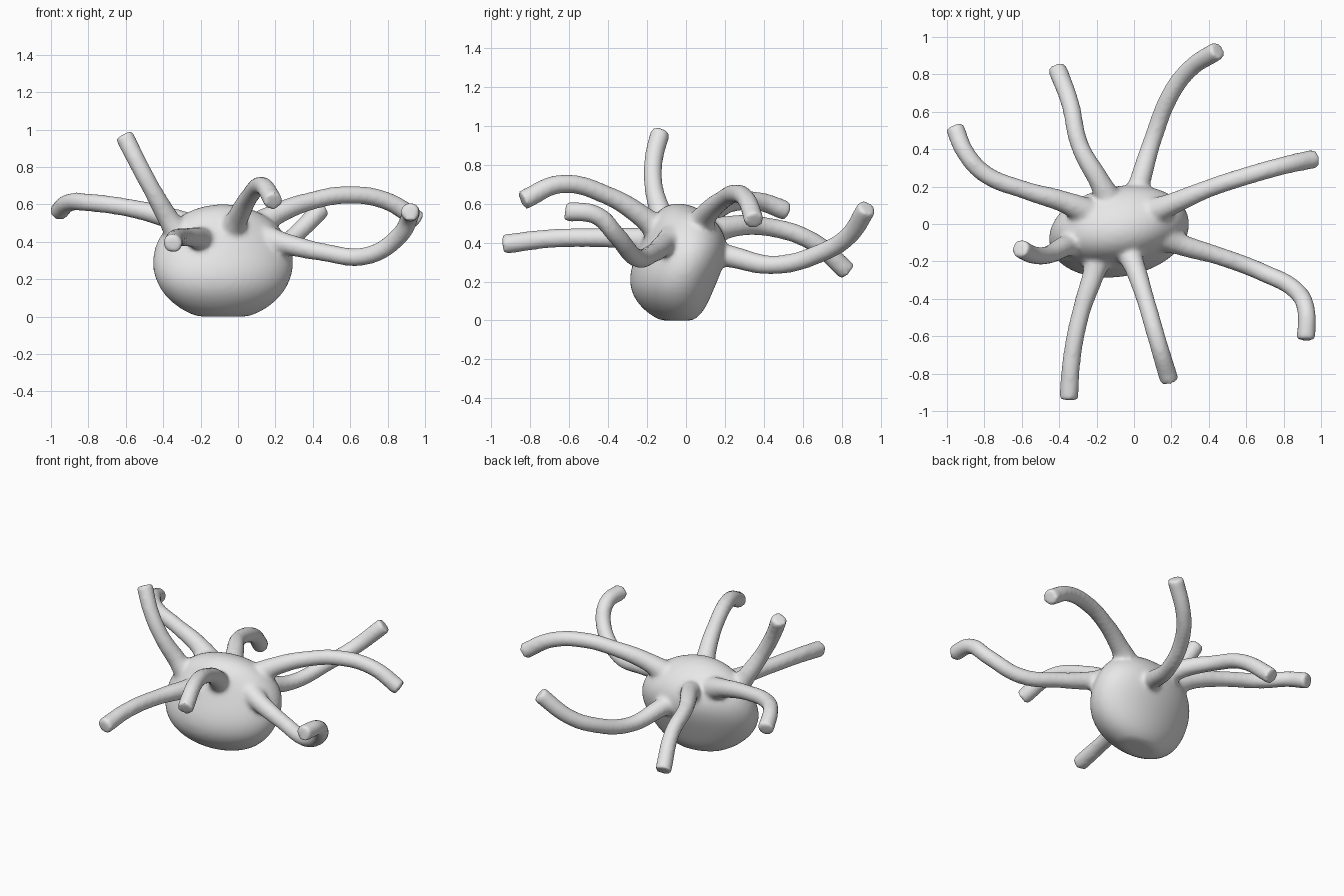
import bpy, bmesh, math

cube = bpy.data.objects.get("Cube")
if cube:
    bpy.data.objects.remove(cube, do_unlink=True)

# One plain grey for the whole model
grey = bpy.data.materials.new("plain grey")
grey.use_nodes = True
colour = (0.8, 0.8, 0.8, 1)
grey.diffuse_color = colour
grey.node_tree.nodes["Principled BSDF"].inputs["Base Color"].default_value = colour

# Centre lines of the eight arms, from inside the body to the tip
ARMS = {
    "left_rear": [(-0.22, 0.05, 0.46), (-0.38, 0.12, 0.53), (-0.58, 0.18, 0.58),
                  (-0.80, 0.27, 0.61), (-0.90, 0.38, 0.61), (-0.96, 0.52, 0.56)],
    "rear_left": [(-0.11, 0.08, 0.43), (-0.18, 0.22, 0.48), (-0.29, 0.42, 0.48),
                  (-0.34, 0.64, 0.41), (-0.41, 0.83, 0.25)],
    "rear_right": [(-0.02, 0.06, 0.36), (0.03, 0.22, 0.33), (0.10, 0.45, 0.285),
                   (0.20, 0.70, 0.35), (0.30, 0.83, 0.43), (0.45, 0.93, 0.58)],
    "right_rear": [(0.07, 0.05, 0.46), (0.21, 0.11, 0.55), (0.40, 0.19, 0.62),
                   (0.58, 0.25, 0.65), (0.79, 0.31, 0.62), (0.97, 0.35, 0.51)],
    "right_front": [(0.13, -0.06, 0.42), (0.25, -0.11, 0.39), (0.45, -0.17, 0.345),
                    (0.69, -0.26, 0.325), (0.87, -0.36, 0.44), (0.92, -0.46, 0.54),
                    (0.92, -0.62, 0.56)],
    "front_right": [(-0.05, -0.11, 0.43), (0.00, -0.22, 0.53), (0.06, -0.40, 0.64),
                    (0.13, -0.64, 0.70), (0.19, -0.84, 0.615)],
    "front_left": [(-0.17, -0.12, 0.40), (-0.22, -0.28, 0.42), (-0.28, -0.46, 0.425),
                   (-0.33, -0.70, 0.42), (-0.35, -0.94, 0.39)],
    "left_front": [(-0.28, -0.09, 0.38), (-0.37, -0.12, 0.52), (-0.46, -0.165, 0.68),
                   (-0.54, -0.165, 0.83), (-0.61, -0.13, 0.97)],
}

bm = bmesh.new()


def add_arm(name, points):
    """Sweep a round tube along the points, flared where it leaves the body."""
    curve = bpy.data.curves.new(name, "CURVE")
    curve.dimensions = "3D"
    curve.bevel_depth = 0.051
    curve.bevel_resolution = 4
    curve.use_fill_caps = True
    spline = curve.splines.new("BEZIER")
    spline.resolution_u = 10
    spline.bezier_points.add(len(points) - 1)
    for i, (bp, co) in enumerate(zip(spline.bezier_points, points)):
        bp.co = co
        bp.handle_left_type = bp.handle_right_type = "AUTO"
        bp.radius = (1.6, 1.15)[i] if i < 2 else 0.97
    spline.bezier_points[-1].radius = 1.03
    guide = bpy.data.objects.new(name, curve)
    bpy.context.collection.objects.link(guide)
    deps = bpy.context.evaluated_depsgraph_get()
    tube = bpy.data.meshes.new_from_object(guide.evaluated_get(deps))
    bm.from_mesh(tube)
    bpy.data.objects.remove(guide, do_unlink=True)
    bpy.data.curves.remove(curve)
    bpy.data.meshes.remove(tube)


for arm_name, path in ARMS.items():
    add_arm(arm_name, path)
bmesh.ops.remove_doubles(bm, verts=bm.verts, dist=0.0005)

# Egg-shaped body: slightly turned, leaning back at the top, flat underneath
ball = bmesh.ops.create_uvsphere(bm, u_segments=48, v_segments=32, radius=1)
for v in ball["verts"]:
    x, y, z = v.co
    v.co.x = -0.08 + 0.375 * x
    v.co.y = -0.04 + 0.23 * y + 0.04 * x + 0.03 * math.sin(math.pi * z)
    v.co.z = max(0.0, 0.29 + 0.31 * z)

bmesh.ops.recalc_face_normals(bm, faces=bm.faces)
mesh = bpy.data.meshes.new("body_with_arms")
bm.to_mesh(mesh)
bm.free()
mesh.materials.append(grey)
body = bpy.data.objects.new("body_with_arms", mesh)
bpy.context.collection.objects.link(body)

# Fuse body and arms into one skin with soft joints
fuse = body.modifiers.new("fuse", "REMESH")
fuse.mode = "VOXEL"
fuse.voxel_size = 0.013
fuse.use_smooth_shade = True
soften = body.modifiers.new("soften", "SMOOTH")
soften.factor = 0.5
soften.iterations = 12
